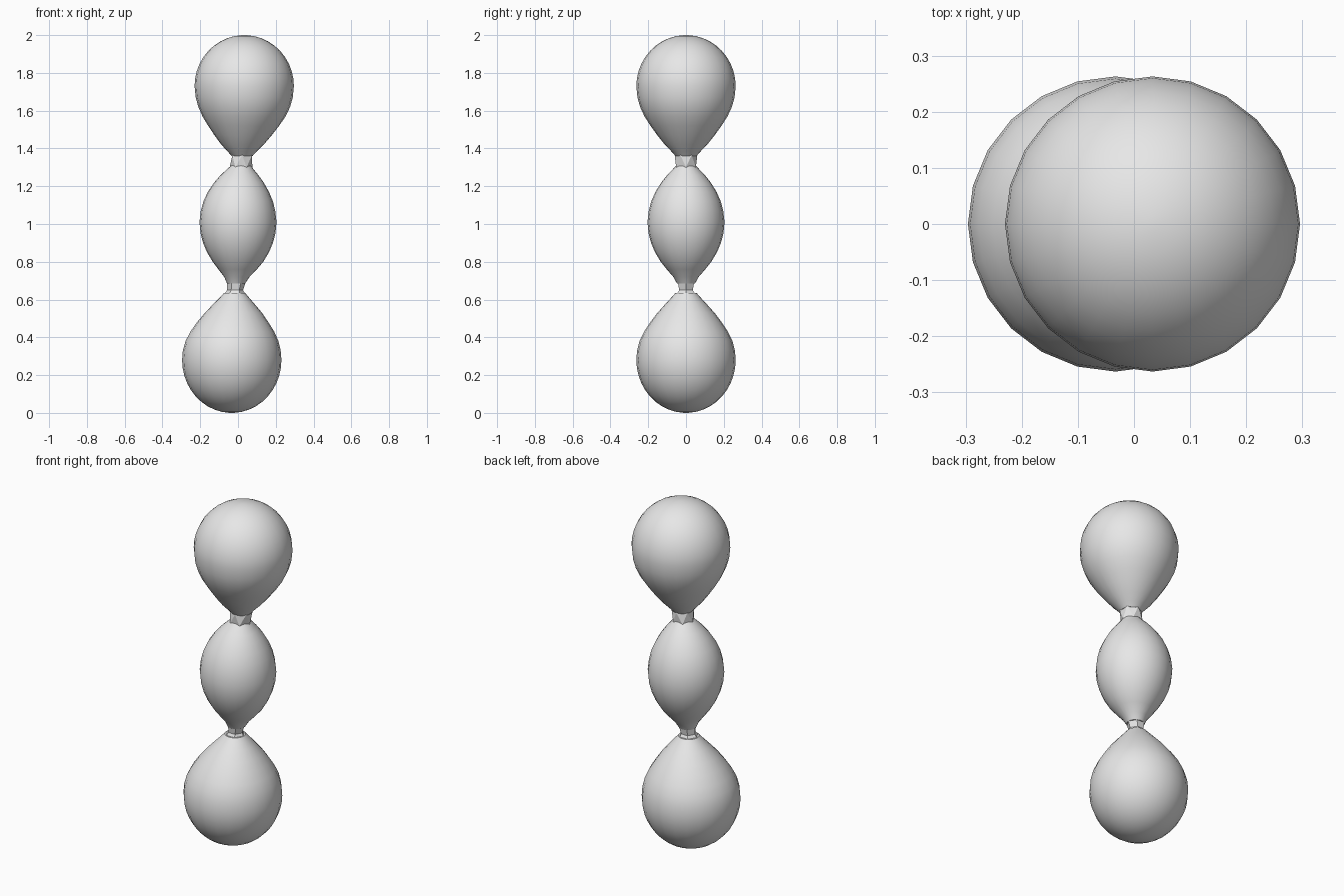
import bpy
import bmesh
import math

cube = bpy.data.objects.get("Cube")
if cube:
    bpy.data.objects.remove(cube, do_unlink=True)

grey = bpy.data.materials.new("plain grey")
grey.use_nodes = True
grey.diffuse_color = (0.8, 0.8, 0.8, 1)
grey.node_tree.nodes["Principled BSDF"].inputs["Base Color"].default_value = (0.8, 0.8, 0.8, 1)


def skin(name, rings, sides, smooth, twist=0.0):
    """Join stacked rings (z, radius, centre x) into a closed skin."""
    bm = bmesh.new()
    loops = []
    for i, (z, r, cx) in enumerate(rings):
        turn = twist * i
        loops.append([bm.verts.new((cx + r * math.cos(2 * math.pi * k / sides + turn),
                                    r * math.sin(2 * math.pi * k / sides + turn), z))
                      for k in range(sides)])
    for a, b in zip(loops, loops[1:]):
        for k in range(sides):
            n = (k + 1) % sides
            if twist:
                bm.faces.new((a[k], a[n], b[k]))
                bm.faces.new((a[n], b[n], b[k]))
            else:
                bm.faces.new((a[k], a[n], b[n], b[k]))
    bm.faces.new(loops[0][::-1])
    bm.faces.new(loops[-1])
    bmesh.ops.recalc_face_normals(bm, faces=bm.faces[:])
    mesh = bpy.data.meshes.new(name)
    bm.to_mesh(mesh)
    bm.free()
    mesh.materials.append(grey)
    obj = bpy.data.objects.new(name, mesh)
    bpy.context.collection.objects.link(obj)
    if smooth:
        bpy.ops.object.select_all(action='DESELECT')
        obj.select_set(True)
        bpy.context.view_layer.objects.active = obj
        bpy.ops.object.shade_smooth_by_angle(angle=math.radians(40))
    return obj


def dome(cz, height, r, cx, steps=10):
    """Rings of a rounded end, from the pole to just short of the widest ring."""
    angles = [math.radians(3) + i / steps * math.radians(87) for i in range(steps)]
    return [(cz - height * math.cos(a), r * math.sin(a), cx) for a in angles]


# Lower teardrop
skin("lower_bulb", dome(0.28, 0.28, 0.263, -0.033) + [
    (0.28, 0.263, -0.033), (0.33, 0.259, -0.033), (0.38, 0.246, -0.032),
    (0.43, 0.222, -0.03), (0.48, 0.189, -0.028), (0.53, 0.151, -0.024),
    (0.58, 0.106, -0.021), (0.61, 0.078, -0.019), (0.635, 0.056, -0.018)], 24, True)

# Middle spindle
skin("middle_bulb", [
    (0.685, 0.048, -0.01), (0.72, 0.067, -0.006), (0.76, 0.102, -0.002),
    (0.80, 0.134, 0), (0.85, 0.164, 0), (0.90, 0.185, 0), (0.95, 0.198, 0),
    (1.01, 0.204, 0), (1.07, 0.197, 0), (1.12, 0.184, 0.001), (1.17, 0.162, 0.002),
    (1.22, 0.131, 0.005), (1.26, 0.099, 0.008), (1.29, 0.07, 0.012),
    (1.31, 0.052, 0.016)], 24, True)

# Upper teardrop
crown = dome(-1.73, 0.27, 0.263, 0.033)
skin("upper_bulb", [
    (1.36, 0.055, 0.022), (1.385, 0.078, 0.022), (1.42, 0.112, 0.024),
    (1.47, 0.152, 0.027), (1.52, 0.188, 0.03), (1.57, 0.22, 0.032),
    (1.62, 0.243, 0.033), (1.67, 0.257, 0.033), (1.73, 0.263, 0.033)]
    + [(-z, r, x) for z, r, x in reversed(crown)], 24, True)

# Faceted necks
skin("lower_neck", [(0.615, 0.066, -0.02), (0.65, 0.042, -0.015), (0.695, 0.05, -0.009)], 6, False)
skin("upper_neck", [(1.30, 0.06, 0.016), (1.365, 0.06, 0.022)], 6, False, math.pi / 6)
